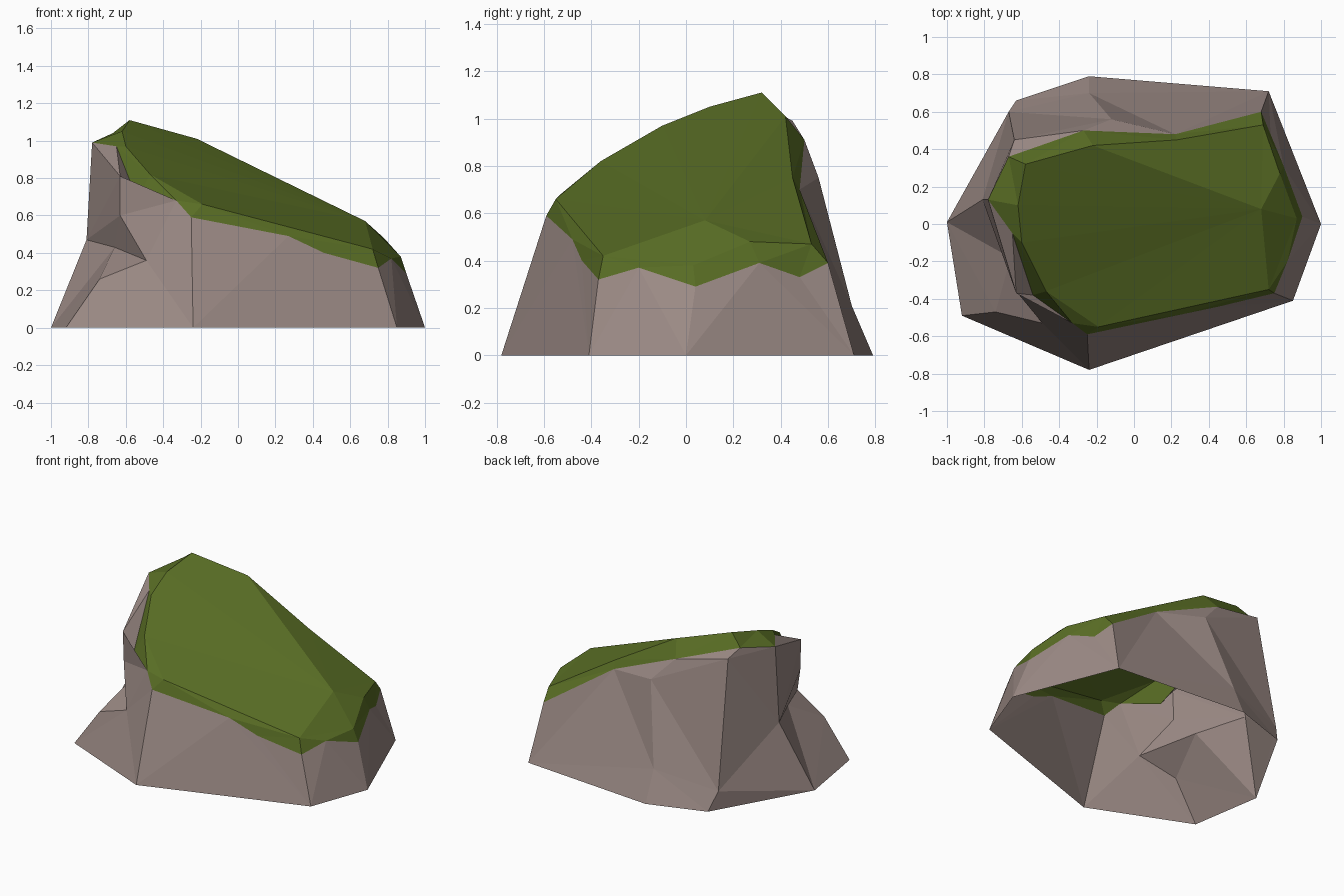
import bpy
import bmesh
from mathutils import Vector

cube = bpy.data.objects.get("Cube")
if cube:
    bpy.data.objects.remove(cube, do_unlink=True)


def make_material(name, color):
    mat = bpy.data.materials.new(name)
    mat.use_nodes = True
    mat.diffuse_color = color
    mat.node_tree.nodes["Principled BSDF"].inputs["Base Color"].default_value = color
    return mat


def bridge(left, right):
    """Triangles between two point chains, always taking the shorter diagonal."""
    triangles, i, j = [], 0, 0
    while i < len(left) - 1 or j < len(right) - 1:
        a, b = left[i], right[j]
        a_next = left[i + 1] if i < len(left) - 1 else None
        b_next = right[j + 1] if j < len(right) - 1 else None
        step_left = b_next is None or (
            a_next is not None
            and (Vector(a_next) - Vector(b)).length <= (Vector(a) - Vector(b_next)).length)
        if step_left:
            triangles.append((a, b, a_next))
            i += 1
        else:
            triangles.append((a, b, b_next))
            j += 1
    return [t for t in triangles if len(set(t)) == len(t)]


def make_object(name, triangles, material):
    bm = bmesh.new()
    verts = {}
    for tri in triangles:
        corners = [verts.get(p) or verts.setdefault(p, bm.verts.new(p)) for p in tri]
        if bm.faces.get(corners) is None:
            bm.faces.new(corners)
    mesh = bpy.data.meshes.new(name)
    bm.to_mesh(mesh)
    bm.free()
    mesh.materials.append(material)
    obj = bpy.data.objects.new(name, mesh)
    bpy.context.collection.objects.link(obj)
    return obj


# Ground corners of the boulder
west, southwest, south = (-1, .01, 0), (-.92, -.49, 0), (-.24, -.78, 0)
southeast, east, northeast = (.85, -.41, 0), (1, 0, 0), (.72, .71, 0)
north, northwest = (-.24, .79, 0), (-.63, .66, 0)

# Foot, notch and overhang on the west side
foot, shelf, spur = (-.74, -.47, .26), (-.66, -.18, .43), (-.49, -.53, .36)
chin, brow = (-.63, -.36, .6), (-.63, -.37, .81)
north_waist = (-.24, .7, .21)

# Wall profiles, each from the ground up to the grass edge
profiles = [
    [west, (-.81, .13, .47), (-.78, .13, .99)],
    [southwest, foot, shelf, chin, brow, (-.65, -.05, .97)],
    [southwest, foot, shelf, spur, chin, brow, (-.54, -.38, .69)],
    [south, spur, (-.33, -.53, .68)],
    [south, (-.25, -.59, .59)],
    [southeast, (.27, -.48, .49)],
    [southeast, (.46, -.44, .4)],
    [southeast, (.75, -.37, .32)],
    [east, (.82, -.2, .37)],
    [east, (.9, .04, .29)],
    [northeast, (.8, .31, .39)],
    [northeast, (.73, .48, .33)],
    [northeast, (.68, .6, .39)],
    [north, north_waist, (.22, .48, .7)],
    [north, north_waist, (-.12, .56, .75), (-.27, .5, .91)],
    [northwest, (-.67, .6, .13), (-.64, .45, .99), (-.67, .36, 1.04)],
]

# Crease where the grass turns over onto the sloping top
crease = [
    (-.62, .1, 1.05), (-.6, -.1, .97), (-.47, -.36, .82), (-.19, -.55, .66),
    (.72, -.35, .42), (.87, .03, .38), (.78, .27, .48), (.69, .53, .47),
    (.23, .45, .75), (-.22, .42, 1.01), (-.58, .32, 1.11),
]
low_crown = (.68, .08, .57)

stone = make_material("warm_grey_stone", (.33, .255, .235, 1))
grass = make_material("moss_green", (.1, .155, .018, 1))

# Rock walls, open underneath
walls = []
for left, right in zip(profiles, profiles[1:] + profiles[:1]):
    walls += bridge(left, right)
make_object("rock_walls", walls, stone)

# Grass border and top
rim = [profile[-1] for profile in profiles]
closed_crease = crease + crease[:1]
turf = bridge(closed_crease, rim + rim[:1])
turf += [(a, b, low_crown) for a, b in zip(closed_crease, closed_crease[1:])]
make_object("grass_cap", turf, grass)
